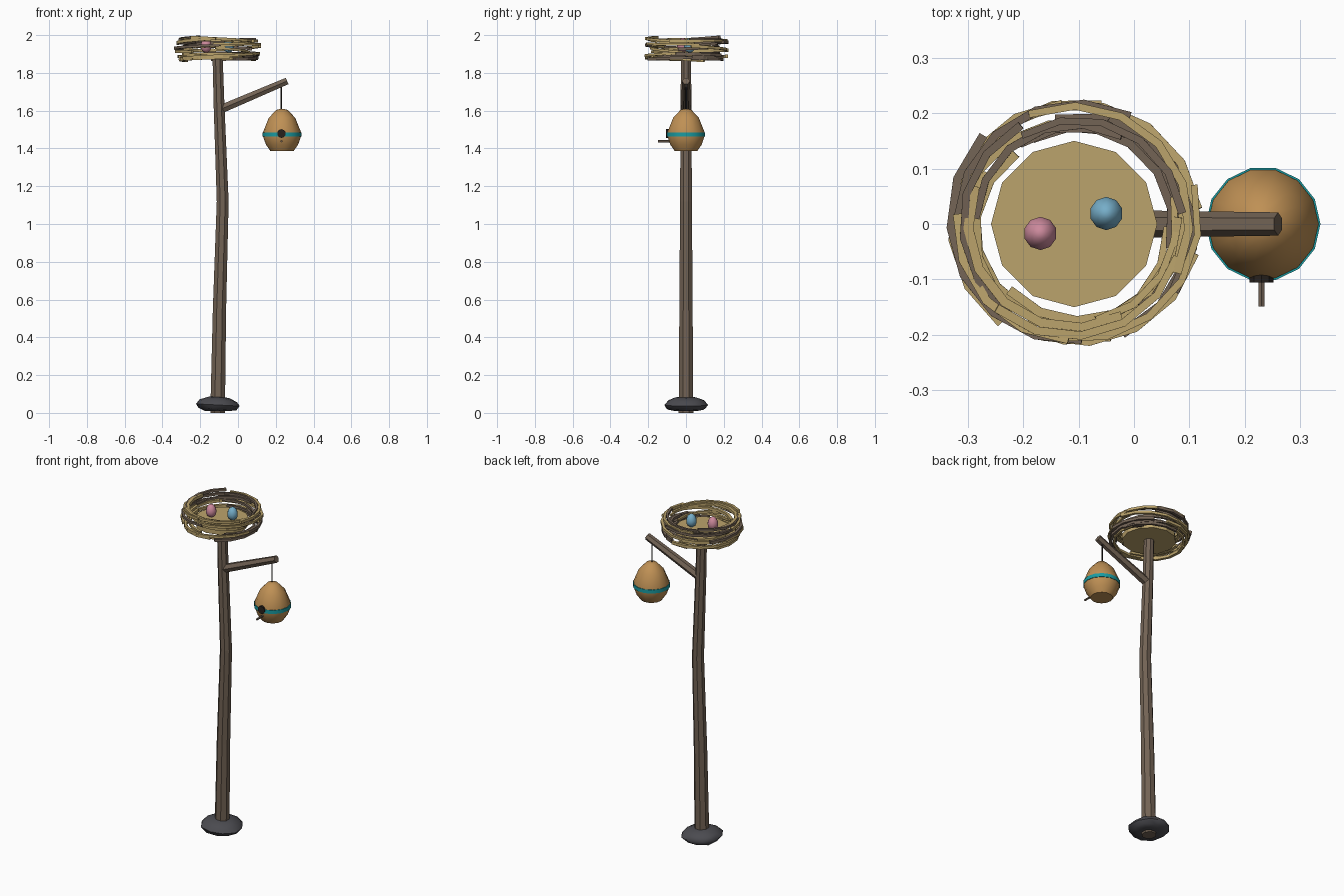
import bpy, bmesh, math, random
from mathutils import Vector

if "Cube" in bpy.data.objects:
    bpy.data.objects.remove(bpy.data.objects["Cube"])

random.seed(7)


def material(name, rgb):
    m = bpy.data.materials.new(name)
    m.diffuse_color = (*rgb, 1)
    m.use_nodes = True
    m.node_tree.nodes["Principled BSDF"].inputs["Base Color"].default_value = m.diffuse_color
    return m


WOOD = material("wood", (0.17, 0.125, 0.09))
STRAW = material("straw", (0.50, 0.37, 0.15))
STONE = material("stone", (0.07, 0.07, 0.08))
GOURD = material("gourd", (0.52, 0.28, 0.09))
TEAL = material("teal", (0.01, 0.33, 0.36))
DARK = material("dark", (0.02, 0.015, 0.012))
PINK = material("pink", (0.60, 0.25, 0.33))
BLUE = material("blue", (0.18, 0.42, 0.58))


def finish(name, bm, mat, smooth=None):
    bmesh.ops.recalc_face_normals(bm, faces=bm.faces)
    me = bpy.data.meshes.new(name)
    bm.to_mesh(me)
    bm.free()
    ob = bpy.data.objects.new(name, me)
    bpy.context.collection.objects.link(ob)
    me.materials.append(mat)
    if smooth:
        bpy.ops.object.select_all(action='DESELECT')
        ob.select_set(True)
        bpy.context.view_layer.objects.active = ob
        bpy.ops.object.shade_smooth_by_angle(angle=math.radians(smooth))
    return ob


def skin(bm, rings, closed=False):
    n = len(rings[0])
    pairs = list(zip(rings, rings[1:]))
    if closed:
        pairs.append((rings[-1], rings[0]))
    else:
        bm.faces.new(rings[0])
        bm.faces.new(rings[-1])
    for a, b in pairs:
        for i in range(n):
            j = (i + 1) % n
            bm.faces.new((a[i], a[j], b[j], b[i]))


def tube(name, pts, radii, sides, mat, ref=(0, 1, 0), turn=0.0):
    """Sweep a regular polygon along a path."""
    pts = [Vector(p) for p in pts]
    bm, rings = bmesh.new(), []
    for k, p in enumerate(pts):
        t = (pts[min(k + 1, len(pts) - 1)] - pts[max(k - 1, 0)]).normalized()
        u = Vector(ref)
        u = (u - t * u.dot(t)).normalized()
        v = t.cross(u)
        rings.append([bm.verts.new(p + radii[k] * (
            u * math.cos(turn + 2 * math.pi * i / sides) +
            v * math.sin(turn + 2 * math.pi * i / sides))) for i in range(sides)])
    skin(bm, rings)
    return finish(name, bm, mat)


def lathe(name, profile, sides, centre, mat, smooth=None, closed=False):
    """Revolve (radius, z) points about a vertical axis."""
    bm = bmesh.new()
    rings = [[bm.verts.new((centre[0] + r * math.cos(2 * math.pi * i / sides),
                            centre[1] + r * math.sin(2 * math.pi * i / sides), z))
              for i in range(sides)] for r, z in profile]
    skin(bm, rings, closed)
    return finish(name, bm, mat, smooth)


CX = -0.108   # pole and nest axis
HX = 0.233    # birdhouse axis

# Base stone: squashed lumpy ball with a flat underside
bm = bmesh.new()
bmesh.ops.create_icosphere(bm, subdivisions=2, radius=1)
for v in bm.verts:
    k = random.uniform(0.94, 1.04)
    v.co = Vector((CX + v.co.x * 0.12 * k, v.co.y * 0.12 * k,
                   max(0.01, 0.042 + v.co.z * 0.048 * k - v.co.x * 0.006)))
finish("base_stone", bm, STONE, 40)

# Gently bent pole
tube("pole", [(CX, 0, 0), (-0.098, 0, 0.55), (-0.081, 0, 1.12), (-0.1, 0, 1.62), (CX, 0, 1.885)],
     [0.042, 0.038, 0.034, 0.031, 0.029], 8, WOOD, turn=math.pi / 8)

# Side branch and hanging cord
tube("branch", [(-0.1, 0, 1.604), (0.26, 0, 1.757)], [0.026, 0.021], 6, WOOD)
tube("cord", [(HX - 0.004, 0, 1.745), (HX - 0.004, 0, 1.595)], [0.004, 0.004], 6, DARK)

# Hanging gourd birdhouse with band, entrance and perch
lathe("birdhouse", [(0.062, 1.387), (0.085, 1.42), (0.1, 1.462), (0.1, 1.488),
                    (0.07, 1.562), (0.03, 1.604), (0.005, 1.61)], 14, (HX, 0), GOURD, 35)
lathe("birdhouse_band", [(0.095, 1.463), (0.1035, 1.463), (0.1035, 1.485), (0.095, 1.485)],
      14, (HX, 0), TEAL, 35, closed=True)
tube("entrance", [(HX - 0.003, -0.08, 1.479), (HX - 0.003, -0.106, 1.479)],
     [0.023, 0.023], 10, DARK, ref=(0, 0, 1))
tube("perch", [(HX - 0.003, -0.08, 1.438), (HX - 0.003, -0.149, 1.438)],
     [0.006, 0.006], 6, WOOD, ref=(0, 0, 1))

# Nest floor
lathe("nest_floor", [(0.15, 1.876), (0.15, 1.908)], 12, (CX, 0), STRAW)

# Woven nest ring: arc-shaped twigs wound around a tall torus
COUNT = 28
for n in range(COUNT):
    phi = 2 * math.pi * n / COUNT + random.uniform(-0.15, 0.15)
    start = n * 2.39996 + random.uniform(-0.3, 0.3)
    steps = random.choice((4, 5, 6))
    slope = random.uniform(-0.013, 0.013)
    drift = random.uniform(-0.012, 0.012)
    thick = random.uniform(0.010, 0.0135)
    pts = []
    for k in range(steps + 1):
        f = 2 * k / steps - 1
        a = start + math.radians(23) * k
        r = 0.198 + 0.022 * math.cos(phi) + drift * f
        z = min(1.99, max(1.867, 1.926 + 0.053 * math.sin(phi) + slope * f))
        pts.append((CX + r * math.cos(a), r * math.sin(a), z))
    tube(f"nest_twig_{n + 1}", pts, [thick * (1 - 0.2 * k / steps) for k in range(steps + 1)],
         4, WOOD if n % 5 in (1, 3) else STRAW, ref=(0, 0, 1), turn=math.pi / 4)

# Eggs
for name, x, y, mat in (("pink_egg", -0.169, -0.017, PINK), ("blue_egg", -0.05, 0.019, BLUE)):
    bm = bmesh.new()
    bmesh.ops.create_uvsphere(bm, u_segments=10, v_segments=8, radius=1)
    for v in bm.verts:
        w = 0.03 * (1 - 0.12 * v.co.z)
        v.co = Vector((x + v.co.x * w, y + v.co.y * w, 1.946 + v.co.z * 0.039))
    finish(name, bm, mat, 60)
